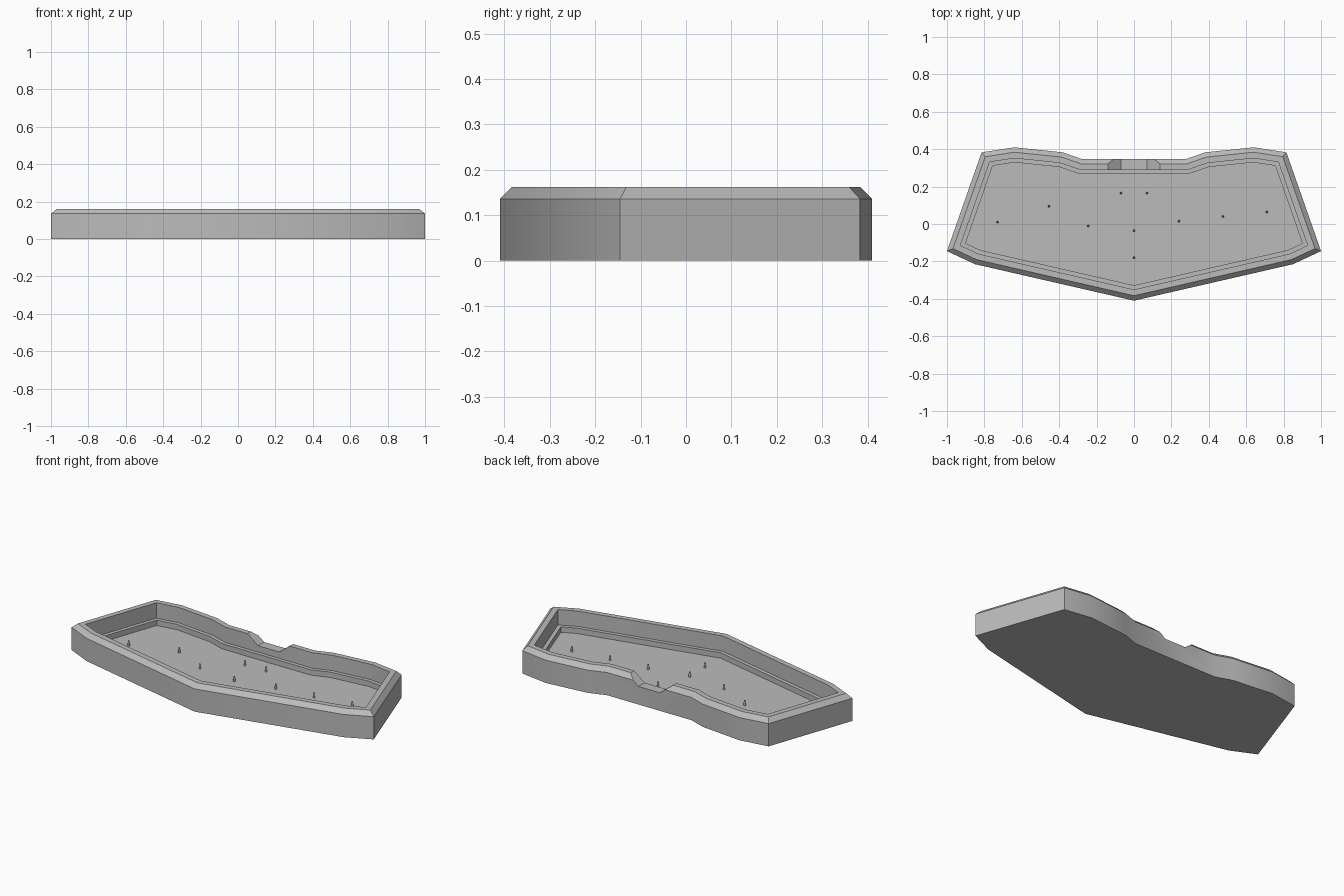
import bpy, bmesh
from mathutils import Vector

cube = bpy.data.objects.get("Cube")
if cube:
    bpy.data.objects.remove(cube, do_unlink=True)

grey = bpy.data.materials.new("plain grey")
grey.use_nodes = True
grey.diffuse_color = (0.5, 0.5, 0.5, 1)
grey.node_tree.nodes["Principled BSDF"].inputs["Base Color"].default_value = (0.5, 0.5, 0.5, 1)


def make_object(name, bm):
    bmesh.ops.recalc_face_normals(bm, faces=bm.faces)
    mesh = bpy.data.meshes.new(name)
    bm.to_mesh(mesh)
    bm.free()
    mesh.materials.append(grey)
    obj = bpy.data.objects.new(name, mesh)
    bpy.context.collection.objects.link(obj)
    return obj


def loft(rings):
    """Skin a stack of closed rings and cap both ends."""
    bm = bmesh.new()
    loops = [[bm.verts.new(p) for p in ring] for ring in rings]
    n = len(loops[0])
    for a, b in zip(loops, loops[1:]):
        for i in range(n):
            j = (i + 1) % n
            bm.faces.new((a[i], a[j], b[j], b[i]))
    bm.faces.new(loops[0])
    bm.faces.new(loops[-1])
    return bm


def inset(outline, d):
    """Move every edge of a counter-clockwise outline inward by d."""
    result = []
    n = len(outline)
    for i, p in enumerate(outline):
        e1 = (p - outline[i - 1]).normalized()
        e2 = (outline[(i + 1) % n] - p).normalized()
        n1, n2 = Vector((-e1.y, e1.x)), Vector((-e2.y, e2.x))
        result.append(p + (n1 + n2) * (d / (1 + n1.dot(n2))))
    return result


# Case outline: one half, mirrored across x = 0
half = [(0.85, -0.215), (1, -0.145), (0.815, 0.383),
        (0.64, 0.41), (0.38, 0.383), (0.28, 0.348)]
outline = [Vector(p) for p in
           [(0, -0.41)] + half + [(-x, y) for x, y in reversed(half)]]

# Wall section: outer side, chamfer, rim, ledge, floor
section = [(0, 0), (0, 0.136), (0.026, 0.162), (0.058, 0.162),
           (0.058, 0.07), (0.08, 0.07), (0.08, 0.038)]
case = make_object("case_tray", loft(
    [[(p.x, p.y, z) for p in inset(outline, d)] for d, z in section]))

# Sloped cable notch in the back wall
notch = [(-0.07, 0.108), (0.07, 0.108), (0.14, 0.162), (0.14, 0.2),
         (-0.14, 0.2), (-0.14, 0.162)]
cutter = make_object("notch_cutter", loft(
    [[(x, y, z) for x, z in notch] for y in (0.2, 0.5)]))
cutter.hide_render = True
cut = case.modifiers.new("notch", "BOOLEAN")
cut.operation = "DIFFERENCE"
cut.solver = "EXACT"
cut.object = cutter
bpy.context.view_layer.objects.active = case
case.select_set(True)
bpy.ops.object.modifier_apply(modifier=cut.name)
bpy.data.objects.remove(cutter, do_unlink=True)
bpy.ops.object.shade_smooth_by_angle(angle=0.52)

# Small mounting pegs with narrower tips
pegs = [(-0.07, 0.165), (0.07, 0.165), (-0.455, 0.095), (-0.73, 0.01),
        (-0.245, -0.01), (0, -0.035), (0.24, 0.015), (0.475, 0.04),
        (0.71, 0.065), (0, -0.18)]
for k, (x, y) in enumerate(pegs, 1):
    bm = bmesh.new()
    for r1, r2, low, high in ((0.006, 0.006, 0.036, 0.056), (0.006, 0.003, 0.056, 0.07)):
        part = bmesh.ops.create_cone(bm, cap_ends=True, segments=12,
                                     radius1=r1, radius2=r2, depth=high - low)
        bmesh.ops.translate(bm, verts=part["verts"], vec=(x, y, (low + high) / 2))
    make_object(f"mounting_peg_{k}", bm)
